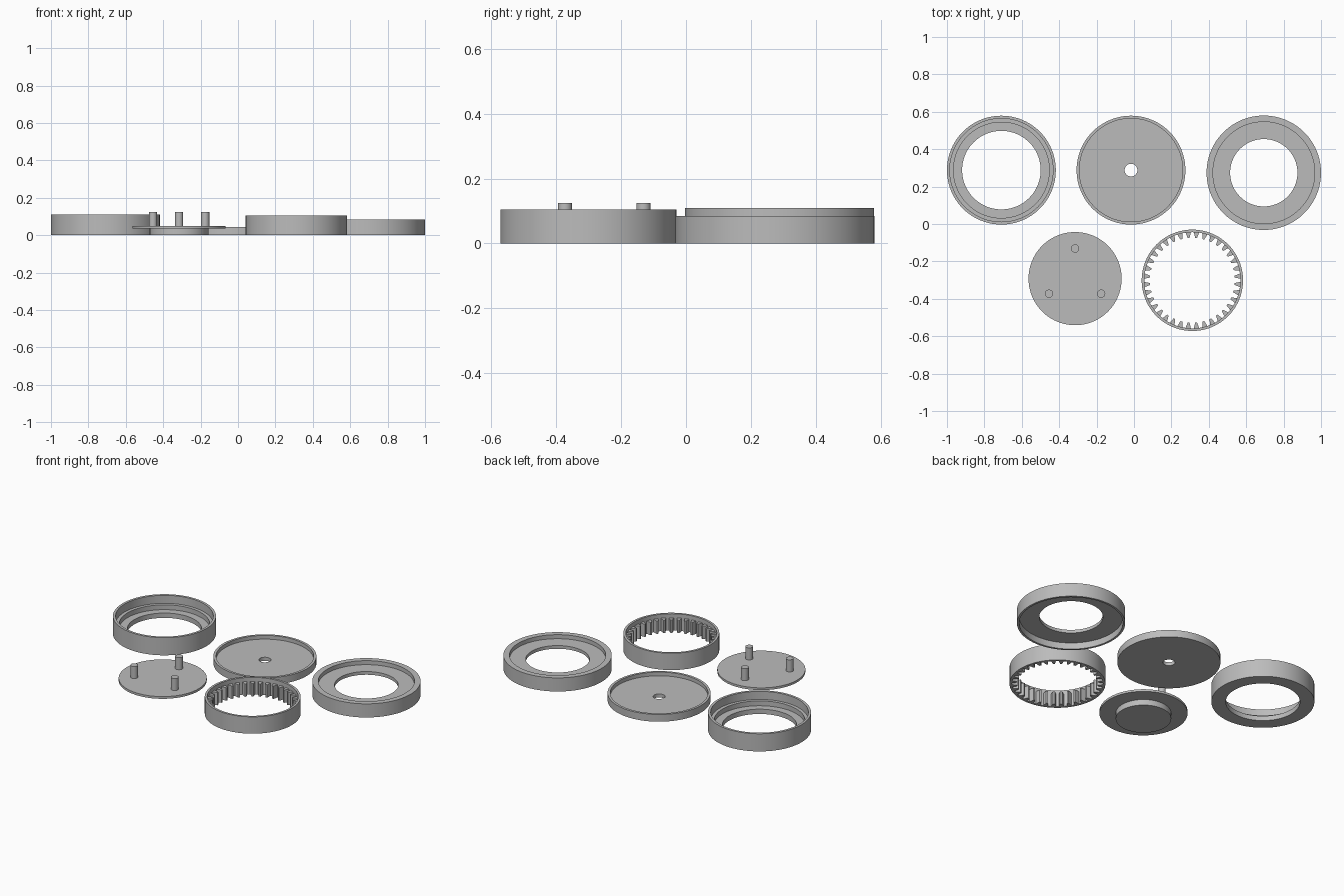
import bpy, bmesh, math

if "Cube" in bpy.data.objects:
    bpy.data.objects.remove(bpy.data.objects["Cube"])

grey = bpy.data.materials.new("plain grey")
grey.diffuse_color = (0.5, 0.5, 0.5, 1)
grey.use_nodes = True
grey.node_tree.nodes["Principled BSDF"].inputs["Base Color"].default_value = grey.diffuse_color


def finish(name, bm, center, angle=20):
    bmesh.ops.remove_doubles(bm, verts=bm.verts, dist=1e-5)
    bmesh.ops.recalc_face_normals(bm, faces=bm.faces)
    me = bpy.data.meshes.new(name)
    bm.to_mesh(me)
    bm.free()
    me.materials.append(grey)
    ob = bpy.data.objects.new(name, me)
    ob.location = (center[0], center[1], 0)
    bpy.context.collection.objects.link(ob)
    bpy.ops.object.select_all(action='DESELECT')
    ob.select_set(True)
    bpy.context.view_layer.objects.active = ob
    bpy.ops.object.shade_smooth_by_angle(angle=math.radians(angle))
    return ob


def lathe(bm, profile, closed, steps=96, at=(0, 0)):
    """Spin an (r, z) profile about the vertical axis."""
    vs = [bm.verts.new((at[0] + r, at[1], z)) for r, z in profile]
    pairs = list(zip(vs, vs[1:])) + ([(vs[-1], vs[0])] if closed else [])
    edges = [bm.edges.new(p) for p in pairs]
    bmesh.ops.spin(bm, geom=vs + edges, cent=(at[0], at[1], 0), axis=(0, 0, 1),
                   angle=2 * math.pi, steps=steps, use_merge=True)


def turned(name, profile, center, closed=True):
    bm = bmesh.new()
    lathe(bm, profile, closed)
    return finish(name, bm, center)


# Deep stepped housing ring
turned("housing_ring", [(0.21, 0), (0.291, 0), (0.291, 0.11), (0.276, 0.11),
                        (0.276, 0.06), (0.256, 0.06), (0.256, 0.03), (0.21, 0.03)],
       (-0.709, 0.288))

# Shallow tray with a centre hole
turned("tray_lid", [(0.034, 0), (0.291, 0), (0.291, 0.045), (0.276, 0.045),
                    (0.276, 0.022), (0.034, 0.022)], (-0.016, 0.288))

# Wide cover ring, recessed on both sides
turned("cover_ring", [(0.18, 0.04), (0.293, 0.04), (0.293, 0), (0.306, 0),
                      (0.306, 0.085), (0.272, 0.085), (0.272, 0.06), (0.18, 0.06)],
       (0.694, 0.274))

# Carrier plate: boss, disc and three pins
bm = bmesh.new()
lathe(bm, [(0, 0), (0.157, 0), (0.157, 0.036), (0.249, 0.036),
           (0.249, 0.05), (0, 0.05)], False)
for k in range(3):
    a = math.radians(90 + 120 * k)
    lathe(bm, [(0, 0.045), (0.022, 0.045), (0.022, 0.125), (0, 0.125)], False, 32,
          (0.161 * math.cos(a), 0.161 * math.sin(a)))
finish("carrier_plate", bm, (-0.315, -0.292))

# Internal gear: wall plus teeth that stop below the rim
bm = bmesh.new()
lathe(bm, [(0.257, 0), (0.271, 0), (0.271, 0.105), (0.257, 0.105)], True)
TEETH = 36
for k in range(TEETH):
    a = 2 * math.pi * (k + 0.5) / TEETH
    c, s = math.cos(a), math.sin(a)
    outline = [(0.26, -0.015), (0.26, 0.015), (0.243, 0.010),
               (0.227, 0.005), (0.227, -0.005), (0.243, -0.010)]
    base = [bm.verts.new((r * c - t * s, r * s + t * c, 0)) for r, t in outline]
    top = [bm.verts.new((v.co.x, v.co.y, 0.08)) for v in base]
    bm.faces.new(base[::-1])
    bm.faces.new(top)
    for i in range(len(base)):
        j = (i + 1) % len(base)
        bm.faces.new((base[i], base[j], top[j], top[i]))
finish("internal_gear", bm, (0.312, -0.301))
